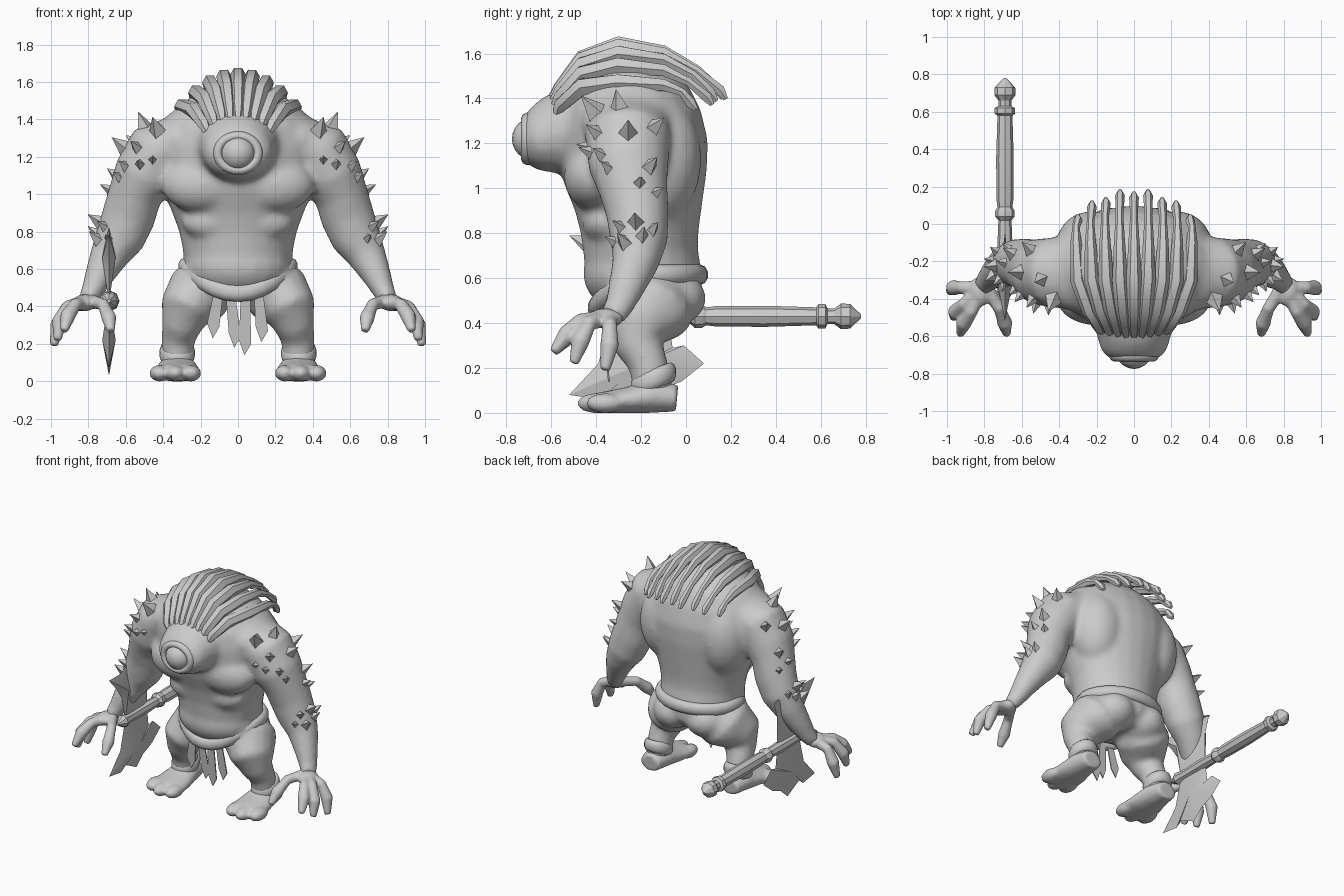
import bpy, bmesh, math
from mathutils import Vector, Matrix

if "Cube" in bpy.data.objects:
    bpy.data.objects.remove(bpy.data.objects["Cube"])

X, Y, Z = Vector((1, 0, 0)), Vector((0, 1, 0)), Vector((0, 0, 1))
GREY = (0.6, 0.6, 0.6, 1)
mat = bpy.data.materials.new("plain grey")
mat.use_nodes = True
mat.diffuse_color = GREY
mat.node_tree.nodes["Principled BSDF"].inputs["Base Color"].default_value = GREY


def tube(bm, path, ref, sides=16, closed=False):
    """Loft elliptic rings along a path of (x, y, z, radius along ref, other radius)."""
    pts = [Vector(p[:3]) for p in path]
    n, rings = len(pts), []
    for i, p in enumerate(path):
        a = pts[i - 1] if i or closed else pts[i]
        b = pts[(i + 1) % n] if i < n - 1 or closed else pts[i]
        t = (b - a).normalized()
        u = (ref - t * ref.dot(t)).normalized()
        v = t.cross(u)
        angles = [math.tau * k / sides for k in range(sides)]
        rings.append([bm.verts.new(pts[i] + u * p[3] * math.cos(g) + v * p[-1] * math.sin(g))
                      for g in angles])
    for i in range(n if closed else n - 1):
        r, s = rings[i], rings[(i + 1) % n]
        for k in range(sides):
            j = (k + 1) % sides
            bm.faces.new((r[k], r[j], s[j], s[k]))
    if not closed:
        bm.faces.new(rings[0][::-1])
        bm.faces.new(rings[-1])


def ball(bm, centre, radii):
    m = Matrix.Translation(centre) @ Matrix.Diagonal((*radii, 1))
    bmesh.ops.create_uvsphere(bm, u_segments=20, v_segments=12, radius=1, matrix=m)


def mirror(bm):
    geom = bmesh.ops.duplicate(bm, geom=bm.verts[:] + bm.edges[:] + bm.faces[:])["geom"]
    bmesh.ops.scale(bm, vec=(-1, 1, 1), verts=[g for g in geom if isinstance(g, bmesh.types.BMVert)])


def finish(bm, name, voxel=0, smoothing=0, sharp=180):
    bmesh.ops.recalc_face_normals(bm, faces=bm.faces[:])
    me = bpy.data.meshes.new(name)
    bm.to_mesh(me)
    bm.free()
    me.materials.append(mat)
    me.shade_smooth()
    if sharp < 180:
        me.set_sharp_from_angle(angle=math.radians(sharp))
    ob = bpy.data.objects.new(name, me)
    bpy.context.collection.objects.link(ob)
    if voxel:
        r = ob.modifiers.new("blend", 'REMESH')
        r.mode, r.voxel_size, r.use_smooth_shade = 'VOXEL', voxel, True
        s = ob.modifiers.new("soften", 'SMOOTH')
        s.factor, s.iterations = 0.5, smoothing


# Body: limbs and muscles, mirrored, then torso and head
ARM = [(.30, -.26, 1.29, .2, .14), (.43, -.26, 1.22, .19, .18), (.50, -.255, 1.1, .18, .17),
       (.55, -.235, 1.0, .155, .145), (.585, -.215, .88, .14, .145), (.63, -.21, .77, .13, .135),
       (.69, -.225, .67, .105, .105), (.745, -.265, .56, .083, .078), (.785, -.3, .47, .065, .058),
       (.81, -.33, .43, .06, .05)]
bm = bmesh.new()
tube(bm, ARM, Y)
tube(bm, [(.12, -.13, .57, .13, .17), (.21, -.16, .47, .18, .2), (.28, -.23, .38, .145, .165),
          (.30, -.21, .30, .11, .108), (.32, -.17, .22, .09, .088), (.325, -.14, .08, .085, .09)], X)
ball(bm, (.13, -.07, .51), (.15, .16, .13))             # buttock
ball(bm, (.205, -.14, .45), (.17, .17, .14))            # upper thigh
ball(bm, (.19, -.41, 1.05), (.22, .135, .15))           # pectoral
ball(bm, (.13, -.355, .85), (.17, .11, .1))             # rib
ball(bm, (.23, -.12, 1.13), (.19, .19, .28))            # shoulder blade
ball(bm, (.31, -.26, 1.29), (.16, .21, .14))            # neck muscle
mirror(bm)
torso = [(.44, -.17, .16, .17), (.50, -.165, .25, .235), (.58, -.175, .285, .25), (.70, -.2, .295, .255),
         (.80, -.205, .315, .262), (.92, -.21, .36, .285), (1.05, -.225, .41, .32), (1.18, -.235, .45, .335),
         (1.30, -.25, .45, .32), (1.40, -.27, .395, .29), (1.48, -.28, .31, .24), (1.55, -.29, .2, .17),
         (1.59, -.29, .09, .08)]
tube(bm, [(0, y, z, rx, ry) for z, y, rx, ry in torso], X, 24)
ball(bm, (0, -.24, .62), (.285, .22, .18))              # belly
head = [(-.3, 1.29, .28, .24), (-.5, 1.26, .23, .2), (-.6, 1.235, .198, .175), (-.67, 1.22, .18, .145),
        (-.715, 1.22, .14, .11)]
tube(bm, [(0, y, z, rx, rz) for y, z, rx, rz in head], X)
finish(bm, "body", .017, 12)

# Eye and eyelid
bm = bmesh.new()
ball(bm, (0, -.68, 1.22), (.095, .095, .095))
finish(bm, "eye")
bm = bmesh.new()
lid = [math.tau * k / 28 for k in range(28)]
tube(bm, [(.108 * math.cos(g), -.7, 1.22 + .092 * math.sin(g), .034, .026) for g in lid], Y, 10, True)
finish(bm, "eyelid")

# Hands with four digits
FINGERS = [
    [(.79, -.34, .43), (.72, -.45, .41), (.69, -.53, .34), (.68, -.59, .27)],
    [(.82, -.36, .42), (.87, -.47, .41), (.91, -.53, .35), (.93, -.59, .27)],
    [(.83, -.36, .42), (.91, -.43, .40), (.955, -.47, .32), (.965, -.5, .22)],
    [(.82, -.34, .42), (.92, -.34, .39), (.965, -.34, .30), (.985, -.36, .19)]]
bm = bmesh.new()
ball(bm, (.82, -.36, .42), (.065, .08, .045))
for f in FINGERS:
    tube(bm, [(*p, r) for p, r in zip(f, (.04, .034, .042, .022))], Y, 10)
mirror(bm)
finish(bm, "hands", .01, 3)

# Feet with three toes
bm = bmesh.new()
tube(bm, [(.325, y, z, rx, rz) for y, z, rx, rz in
          ((-.04, .065, .075, .06), (-.15, .075, .1, .075), (-.27, .055, .122, .058), (-.39, .045, .13, .045))], X)
for x, y in ((.25, -.385), (.335, -.4), (.42, -.36)):
    ball(bm, (x, y, .043), (.054, .085, .044))
mirror(bm)
finish(bm, "feet", .012, 5)

# Ankle cuffs, and a belt that dips under the belly
ring = [(math.cos(g), math.sin(g)) for g in lid]
bm = bmesh.new()
tube(bm, [(.325 + .072 * c, -.145 + .078 * s, .15 + .03 * s, .045, .024) for c, s in ring], Z, 10, True)
mirror(bm)
finish(bm, "ankle_cuffs")
bm = bmesh.new()
tube(bm, [(.287 * c, -.17 + .235 * s, .615 - .145 * min(0, s) ** 2, .045, .034) for c, s in ring], Z, 10, True)
finish(bm, "belt")

# Ragged loincloth strips
bm = bmesh.new()
for x, tip_x, tip_z in ((-.105, -.135, .23), (-.04, -.02, .18), (.04, .035, .14), (.11, .125, .21)):
    outline = [(x - .025, .47), (x + .025, .47), (tip_x + .035, tip_z + .06), (tip_x, tip_z),
               (tip_x - .03, tip_z + .08)]
    front, back = [[bm.verts.new((px, -.38 + d + (.47 - pz) * .1, pz)) for px, pz in outline]
                   for d in (0, .008)]
    bm.faces.new(front)
    bm.faces.new(back[::-1])
    for k in range(5):
        bm.faces.new((front[k - 1], front[k], back[k], back[k - 1]))
finish(bm, "loincloth", sharp=30)

# Hair strands fanning from the brow over the back
bm = bmesh.new()
for i in range(9):
    s = (i - 4) / 4
    q = s * s
    h = 1.66 - .17 * q
    end = .14 - .12 * q + (.02 if i % 2 else 0)
    tube(bm, [(.15 * s, -.62 + .04 * q, 1.37 - .06 * q, .015), (.18 * s, -.56, 1.45 - .08 * q, .034),
              (.24 * s, -.46, 1.34 + (h - 1.34) * .75, .042), (.3 * s, -.3, h - .02, .042),
              (.31 * s, -.1, h - .05 + .02 * q, .03), (.31 * s, .05 - .07 * q, h - .13 + .07 * q, .02),
              (.3 * s, end, h - .22 + .11 * q, .026), (.3 * s, end + .025, h - .26 + .12 * q, .012)], X, 6)
finish(bm, "hair", sharp=50)

# Spikes on shoulders and arms: (place along arm, angle round it, height)
SPIKES = [(.6, -48, .11), (.95, -12, .08), (1.2, -50, .07), (1.45, 0, .09), (1.7, -72, .06), (1.1, 40, .08),
          (2, -45, .06), (1.3, -88, .05), (2.6, -40, .06), (2.6, 30, .08), (3.1, 10, .06), (3.4, 40, .055),
          (4.8, -40, .06), (4.7, -5, .08), (5.1, 30, .06), (5.4, 10, .065), (5.6, -30, .075), (5.3, -65, .05)]
bm = bmesh.new()
for k, angle, size in SPIKES:
    i = int(k)
    a, b = Vector(ARM[i][:3]), Vector(ARM[i + 1][:3])
    ry, rv = (ARM[i][j] + (ARM[i + 1][j] - ARM[i][j]) * (k - i) for j in (3, 4))
    out = (b - a).cross(Y).normalized()
    g = math.radians(angle)
    base = a.lerp(b, k - i) + Y * ry * math.sin(g) + out * rv * math.cos(g)
    d = (Y * math.sin(g) + out * math.cos(g) + Z * .2).normalized()
    m = Matrix.Translation(base + d * size * .25) @ d.to_track_quat('Z', 'Y').to_matrix().to_4x4()
    bmesh.ops.create_cone(bm, cap_ends=True, segments=4, radius1=size * .6, radius2=0,
                          depth=size * 1.3, matrix=m)
mirror(bm)
finish(bm, "spikes", sharp=20)

# Axe: shaft with collars and pommel, then two ragged blades
AX, AZ = -.69, .43
SHAFT = [(-.42, .01), (-.36, .045), (-.3, .035), (-.1, .04), (.02, .035), (.04, .052), (.07, .052), (.09, .04),
         (.13, .045), (.35, .047), (.58, .04), (.59, .055), (.62, .055), (.63, .035), (.66, .035),
         (.69, .057), (.73, .055), (.78, .008)]
bm = bmesh.new()
tube(bm, [(AX, y, AZ, r) for y, r in SHAFT], X, 8)
finish(bm, "axe_shaft", sharp=30)

LOWER = [(-.33, .44), (-.39, .22), (-.52, .08), (-.38, .06), (-.34, .1), (-.2, .03), (-.12, .1),
         (-.02, .14), (.08, .22), (-.01, .3), (-.06, .29), (-.08, .44)]
UPPER = [(-.33, .42), (-.37, .6), (-.43, .69), (-.52, .79), (-.4, .79), (-.28, .84), (-.15, .79),
         (-.04, .78), (-.08, .66), (-.08, .42)]
bm = bmesh.new()
for outline, y, z in ((LOWER, -.2, .22), (UPPER, -.34, .66)):
    rim = [bm.verts.new((AX, py, pz)) for py, pz in outline]
    for sign in (-1, 1):
        apex = bm.verts.new((AX + .036 * sign, y, z))
        for k in range(len(rim)):
            bm.faces.new((rim[k - 1], rim[k], apex))
finish(bm, "axe_blades", sharp=20)
